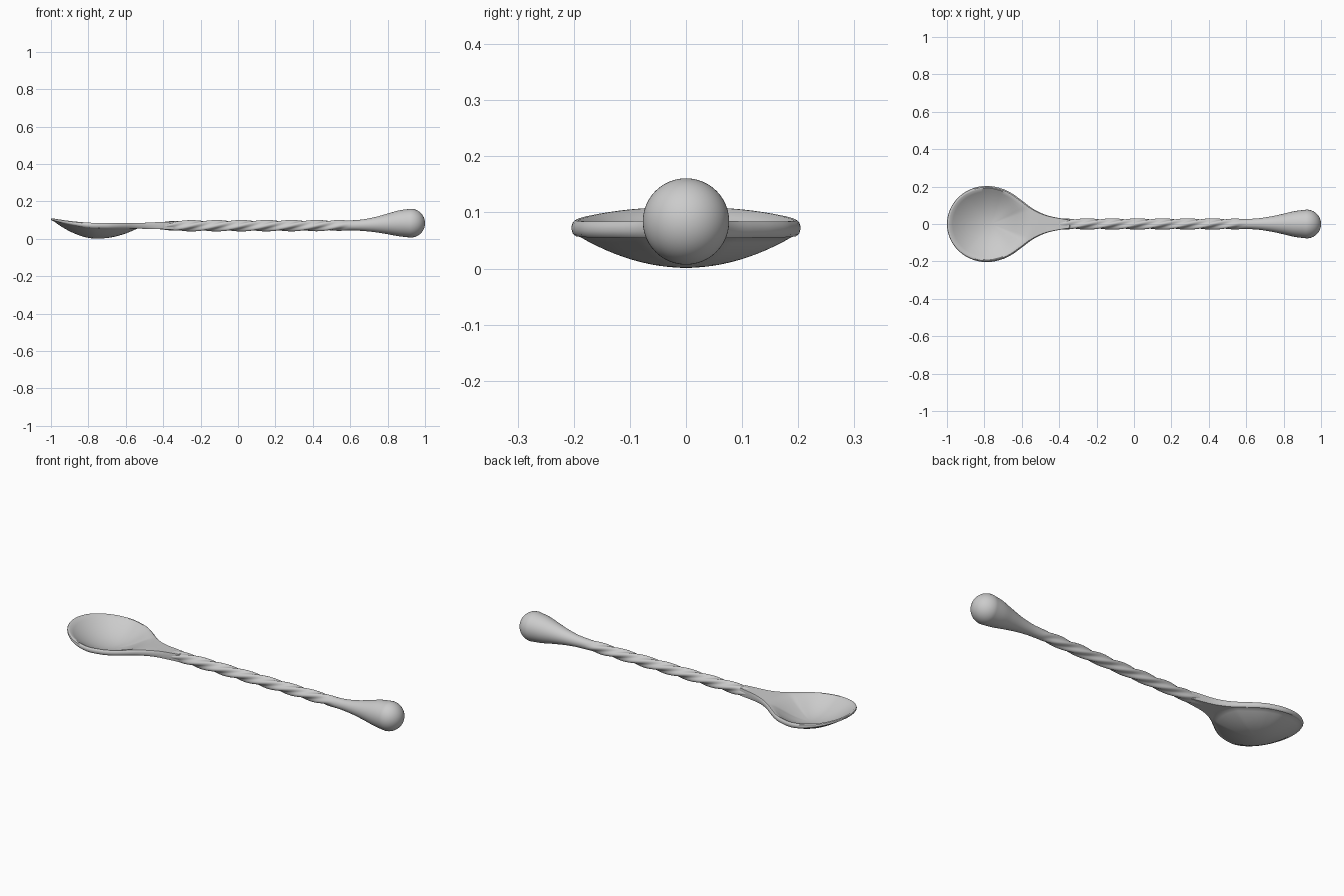
import bpy, bmesh, math

cube = bpy.data.objects.get("Cube")
if cube:
    bpy.data.objects.remove(cube)

metal = bpy.data.materials.new("grey_metal")
metal.use_nodes = True
metal.diffuse_color = (0.6, 0.6, 0.6, 1)
metal.node_tree.nodes["Principled BSDF"].inputs["Base Color"].default_value = (0.6, 0.6, 0.6, 1)


def curve(table, x, col=1):
    """Smooth interpolation of one column of a table keyed by its first column."""
    n = len(table)
    x = min(max(x, table[0][0]), table[-1][0])
    i = 0
    while i < n - 2 and x > table[i + 1][0]:
        i += 1

    def slope(k):
        a, b = table[max(k - 1, 0)], table[min(k + 1, n - 1)]
        return (b[col] - a[col]) / (b[0] - a[0])
    a, b = table[i], table[i + 1]
    h = b[0] - a[0]
    t = (x - a[0]) / h
    return ((2*t**3 - 3*t*t + 1) * a[col] + (t**3 - 2*t*t + t) * h * slope(i)
            + (3*t*t - 2*t**3) * b[col] + (t**3 - t*t) * h * slope(i + 1))


def loft(name, rings, start, end):
    """Skin closed rings of points and close both ends with a fan."""
    bm = bmesh.new()
    rows = [[bm.verts.new(p) for p in ring] for ring in rings]
    n = len(rows[0])
    for a, b in zip(rows, rows[1:]):
        for i in range(n):
            j = (i + 1) % n
            bm.faces.new((a[i], a[j], b[j], b[i]))
    for row, tip in ((rows[0], start), (rows[-1], end)):
        v = bm.verts.new(tip)
        for i in range(n):
            bm.faces.new((row[i], row[(i + 1) % n], v))
    bmesh.ops.recalc_face_normals(bm, faces=bm.faces)
    mesh = bpy.data.meshes.new(name)
    bm.to_mesh(mesh)
    bm.free()
    mesh.materials.append(metal)
    obj = bpy.data.objects.new(name, mesh)
    bpy.context.collection.objects.link(obj)
    bpy.ops.object.select_all(action='DESELECT')
    obj.select_set(True)
    bpy.context.view_layer.objects.active = obj
    bpy.ops.object.shade_smooth_by_angle(angle=math.radians(35))
    return obj


# Spoon head: outline half-width towards the neck, rim height and rim thickness along x
outline = [(-.87, .187), (-.785, .204), (-.7, .187), (-.65, .162), (-.6, .126), (-.55, .088),
           (-.5, .060), (-.45, .042), (-.4, .032), (-.34, .022)]
rim = [(-1, .111, .012), (-.9, .096, .020), (-.8, .087, .027), (-.7, .084, .028),
       (-.6, .084, .029), (-.5, .086, .032), (-.42, .090, .038), (-.34, .092, .042)]
CX = -.765

half = []
for i in range(1, 28):
    a = math.pi - math.pi / 2 * i / 28
    half.append((-.785 + .215 * math.cos(a), .204 * math.sin(a)))
for i in range(36):
    x = -.785 + .445 * i / 35
    half.append((x, curve(outline, x)))
edge = [(-1, 0)] + half + [(-.335, 0)] + [(x, -y) for x, y in reversed(half)]

spokes = []
for x, y in edge:
    phi = math.atan2(y, x - CX)
    reach = math.hypot(x - CX, y)
    ax = .235 if math.cos(phi) < 0 else .225
    hollow = 1 / math.hypot(math.cos(phi) / ax, math.sin(phi) / .193)
    spokes.append((phi, min(hollow, reach - .012), reach))


def ring(radius, height):
    pts = []
    for phi, hollow, reach in spokes:
        r = radius(hollow, reach)
        x = CX + r * math.cos(phi)
        z = height(curve(rim, x, 1), curve(rim, x, 2), phi)
        pts.append((x, r * math.sin(phi), z))
    return pts


DEEP, BELLY, N = .072, .056, 12
head = []
# hollow top, easing gently into the neck
for k in range(1, N + 1):
    s = k / N
    head.append(ring(lambda h, r: h * s, lambda t, th, p:
                     t - DEEP * (1 - s * s) ** (1 + max(0, math.cos(p)) ** 4)))
for f in (.25, .5, .75):
    head.append(ring(lambda h, r: h + (r - .007 - h) * f, lambda t, th, p: t))
# rounded lip
for inset, drop in ((.007, 0), (.002, .15), (0, .4), (0, .6), (.002, .85), (.007, 1)):
    head.append(ring(lambda h, r: r - inset, lambda t, th, p: t - th * drop))
# rounded underside
for f in (.75, .5, .25):
    head.append(ring(lambda h, r: h + (r - .007 - h) * f, lambda t, th, p: t - th))
for k in range(N, 0, -1):
    s = k / N
    head.append(ring(lambda h, r: h * s, lambda t, th, p: t - th - BELLY * (1 - s * s)))
zc, tc = curve(rim, CX, 1), curve(rim, CX, 2)
loft("spoon_head", head, (CX, 0, zc - DEEP), (CX, 0, zc - tc - BELLY))

# Twisted handle and knob: x, centre height, half-width, half-height, lobe depth
spine = [(-.50, .070, .040, .011, 0), (-.45, .070, .036, .016, 0), (-.40, .070, .030, .020, .03),
         (-.34, .070, .027, .025, .11), (-.28, .070, .0265, .0265, .14), (.48, .071, .0265, .0265, .14),
         (.54, .072, .0265, .0265, .10), (.60, .072, .027, .027, 0), (.66, .073, .030, .030, 0),
         (.73, .076, .040, .040, 0), (.80, .080, .055, .055, 0), (.86, .083, .069, .069, 0),
         (.923, .084, .077, .077, 0)]
handle = []
stations = [-.50 + 1.423 * i / 190 for i in range(191)]
for x in stations:
    z, ry, rz, lobe = (curve(spine, x, c) for c in (1, 2, 3, 4))
    turn = -math.pi / 2 * (min(max(x, -.42), .58) + .25) / .134
    pts = []
    for i in range(48):
        a = 2 * math.pi * i / 48
        r = 1 + lobe * math.cos(4 * (a - turn))
        pts.append((x, ry * r * math.cos(a), z + rz * r * math.sin(a)))
    handle.append(pts)
# domed end of the knob
for k in range(1, 14):
    b = math.pi / 2 * k / 14
    handle.append([(.923 + .077 * math.sin(b), .077 * math.cos(b) * math.cos(2 * math.pi * i / 48),
                    .084 + .077 * math.cos(b) * math.sin(2 * math.pi * i / 48)) for i in range(48)])
loft("twisted_handle", handle, (-.51, 0, .070), (1, 0, .084))
